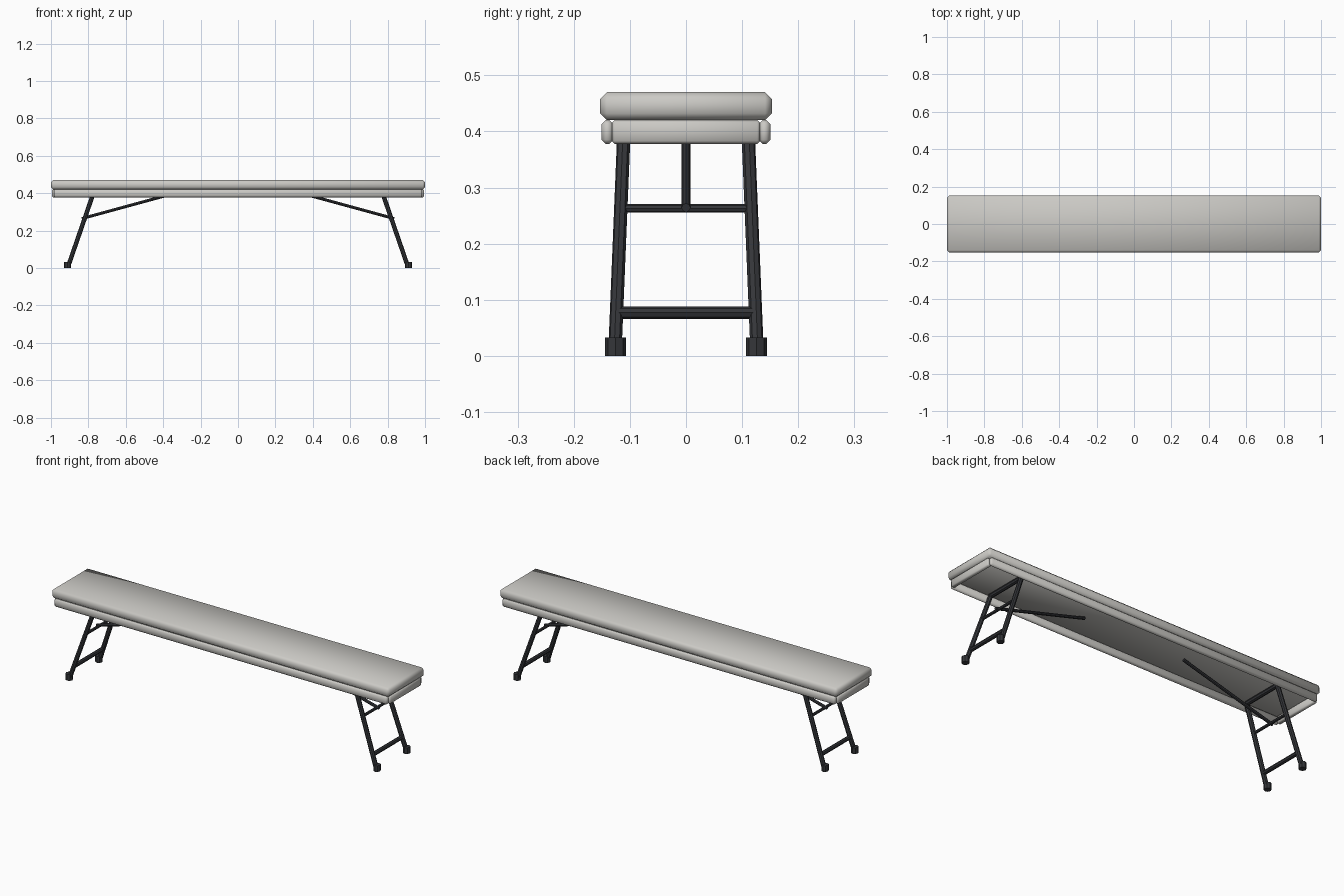
import bpy, math
from mathutils import Vector

if "Cube" in bpy.data.objects:
    bpy.data.objects.remove(bpy.data.objects["Cube"])


def material(name, color):
    m = bpy.data.materials.new(name)
    m.diffuse_color = color
    m.use_nodes = True
    m.node_tree.nodes["Principled BSDF"].inputs["Base Color"].default_value = m.diffuse_color
    return m


PALE = material("pale_plastic", (0.60, 0.59, 0.56, 1))
DARK = material("dark_metal", (0.035, 0.037, 0.042, 1))


def box(name, center, size, bevel):
    bpy.ops.mesh.primitive_cube_add(size=1, location=center)
    o = bpy.context.object
    o.name = name
    o.scale = size
    bpy.ops.object.transform_apply(location=False, rotation=False, scale=True)
    mod = o.modifiers.new("bevel", "BEVEL")
    mod.width = bevel
    mod.segments = 1
    bpy.ops.object.modifier_apply(modifier="bevel")
    bpy.ops.object.shade_smooth_by_angle(angle=math.radians(60))
    o.data.materials.append(PALE)
    return o


def tube(name, a, b, radius, sides=8):
    a, b = Vector(a), Vector(b)
    d = b - a
    bpy.ops.mesh.primitive_cylinder_add(vertices=sides, radius=radius,
                                        depth=d.length, location=(a + b) / 2)
    o = bpy.context.object
    o.name = name
    o.rotation_mode = 'QUATERNION'
    o.rotation_quaternion = d.to_track_quat('Z', 'Y')
    o.data.materials.append(DARK)
    return o


# Seat slab
box("seat", (0, 0, 0.445), (2.0, 0.306, 0.05), 0.012)

# Apron frame under the seat
for s, label in ((-1, "front"), (1, "back")):
    box(label + "_rail", (0, s * 0.14, 0.399), (1.97, 0.021, 0.042), 0.007)
for s, label in ((-1, "left"), (1, "right")):
    box(label + "_end_rail", (s * 0.983, 0, 0.399), (0.022, 0.264, 0.042), 0.005)


# Point on the leg axis at height z (legs splay outward in x and y)
def leg_point(sx, sy, z):
    return (sx * (0.911 - 0.345 * z), sy * (0.127 - 0.041 * z), z)


# Folding leg frames
for sx, end in ((-1, "left"), (1, "right")):
    for sy, side in ((-1, "front"), (1, "back")):
        tube(f"{end}_{side}_leg", leg_point(sx, sy, 0.012), leg_point(sx, sy, 0.405), 0.012)
        fx, fy, _ = leg_point(sx, sy, 0.0)
        tube(f"{end}_{side}_foot", (fx, fy * 0.99, 0), (fx, fy * 0.99, 0.033), 0.0185)
    # Cross bars: lower stretcher, brace bar, top hinge bar
    for name, z, r in (("stretcher", 0.077, 0.011), ("brace_bar", 0.263, 0.0075),
                       ("hinge_bar", 0.402, 0.012)):
        tube(f"{end}_{name}", leg_point(sx, -1, z), leg_point(sx, 1, z), r)
    # Diagonal brace up to the seat underside
    tube(f"{end}_brace", (sx * 0.835, 0, 0.264), (sx * 0.30, 0, 0.41), 0.008)
